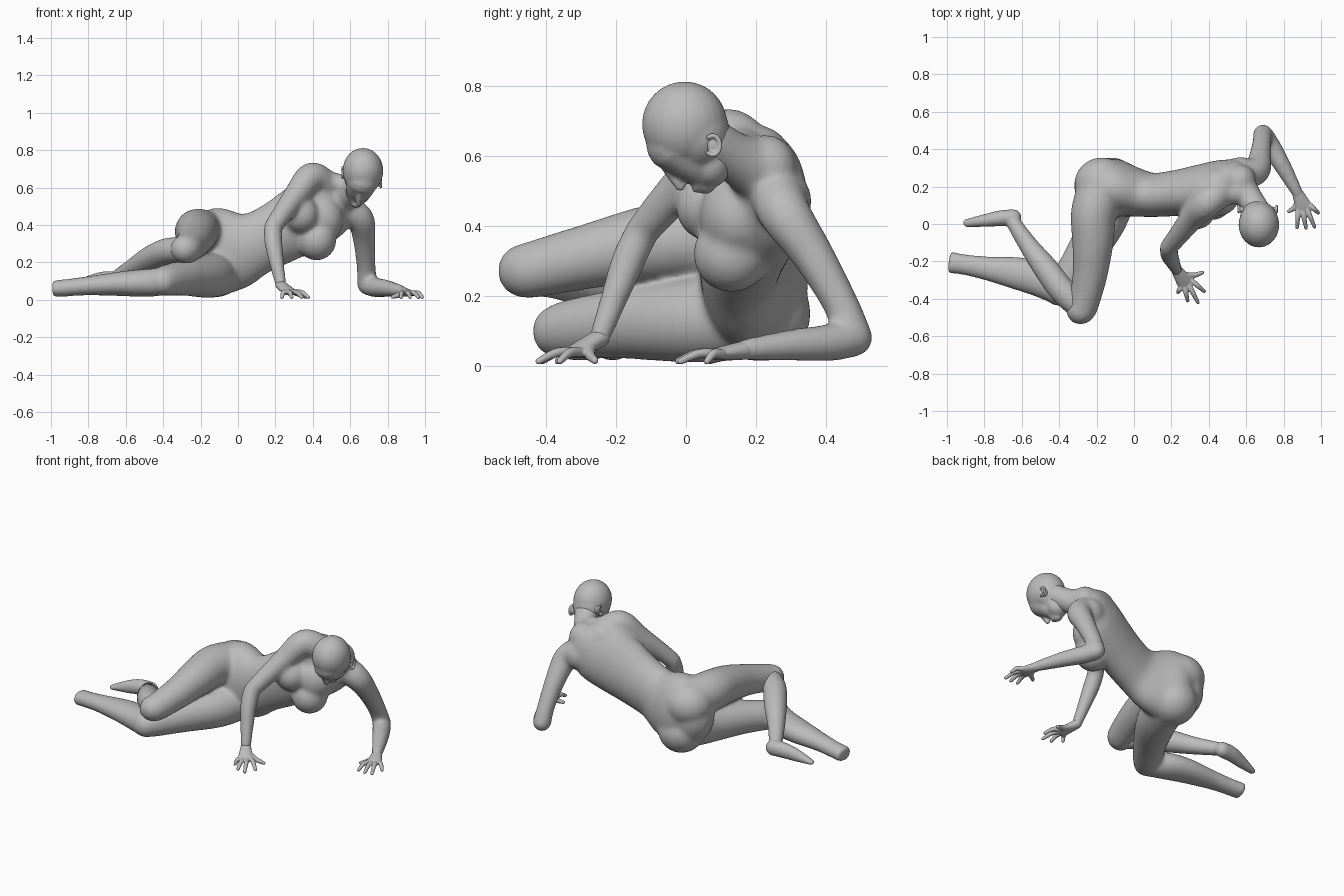
import bpy, bmesh, math
from mathutils import Vector

skin = bpy.data.materials.new("plain grey")
skin.diffuse_color = (0.5, 0.5, 0.5, 1)


def tube(bm, rows, lats=((0, 0, 1),), round_end=True, n=20):
    """Loft ellipses through rows of (x, y, z, half width, half depth)."""
    P = [Vector(r[:3]) for r in rows]
    W = [r[3] for r in rows]
    D = [r[4] if len(r) > 4 else r[3] for r in rows]
    L = [Vector(lats[min(i, len(lats) - 1)]) for i in range(len(rows))]
    dense = []
    last, steps = len(rows) - 1, 5
    # smooth spline through the rows
    for k in range(last * steps + 1):
        i = min(k // steps, last - 1)
        t = k / steps - i
        a, b, c, d = max(i - 1, 0), i, i + 1, min(i + 2, last)

        def cr(v):
            return 0.5 * (2 * v[b] + (v[c] - v[a]) * t
                          + (2 * v[a] - 5 * v[b] + 4 * v[c] - v[d]) * t * t
                          + (3 * v[b] - v[a] - 3 * v[c] + v[d]) * t ** 3)
        dense.append((cr(P), cr(W), cr(D), L[b].lerp(L[c], t)))
    frames = []
    for k, (p, w, d, l) in enumerate(dense):
        tan = (dense[min(k + 1, len(dense) - 1)][0] - dense[max(k - 1, 0)][0]).normalized()
        u = (l - tan * l.dot(tan)).normalized()
        frames.append((p, w, d, u, tan.cross(u), tan))

    # rounded caps
    def cap(f, sign):
        p, w, d, u, v, tan = f
        r = min(w, d)
        return [(p + tan * sign * r * math.sin(a), w * math.cos(a), d * math.cos(a), u, v, tan)
                for a in (0.4, 0.8, 1.2, 1.45)]
    rings = cap(frames[0], -1)[::-1] + frames + (cap(frames[-1], 1) if round_end else [])
    loops = []
    for p, w, d, u, v, _ in rings:
        loops.append([bm.verts.new(p + u * w * math.cos(2 * math.pi * j / n)
                                   + v * d * math.sin(2 * math.pi * j / n)) for j in range(n)])
    for A, B in zip(loops, loops[1:]):
        for j in range(n):
            bm.faces.new((A[j], A[(j + 1) % n], B[(j + 1) % n], B[j]))
    bm.faces.new(loops[0][::-1])
    bm.faces.new(loops[-1])


def ball(bm, c, r):
    made = bmesh.ops.create_uvsphere(bm, u_segments=24, v_segments=16, radius=1)["verts"]
    for v in made:
        v.co = Vector(c) + Vector(v.co[i] * r[i] for i in range(3))


def finish(name, bm, voxel, smooth):
    """Fuse the overlapping volumes into one soft skin."""
    bmesh.ops.recalc_face_normals(bm, faces=bm.faces)
    me = bpy.data.meshes.new(name)
    bm.to_mesh(me)
    bm.free()
    ob = bpy.data.objects.new(name, me)
    bpy.context.collection.objects.link(ob)
    me.materials.append(skin)
    m = ob.modifiers.new("fuse", "REMESH")
    m.mode = "VOXEL"
    m.voxel_size = voxel
    m.use_smooth_shade = True
    s = ob.modifiers.new("soften", "SMOOTH")
    s.factor, s.iterations = 0.5, smooth


body = bmesh.new()
# torso, from seat to collar
tube(body, [(-.195, .205, .245, .165, .125), (-.12, .195, .257, .232, .157), (0, .17, .272, .212, .132),
            (.10, .155, .303, .17, .118), (.22, .165, .36, .172, .122), (.34, .185, .43, .188, .127),
            (.45, .215, .50, .195, .12), (.52, .235, .55, .165, .1), (.57, .235, .575, .09, .08)],
     [(-.28, .04, .96), (-.28, .04, .96), (-.25, 0, .96), (-.25, -.03, .95), (-.45, -.15, .85),
      (-.6, -.3, .7), (-.68, -.37, .6)], n=32)
# buttocks, breasts, breastbone and shoulder blades
ball(body, (-.17, .215, .335), (.15, .142, .135))
ball(body, (-.12, .215, .15), (.14, .142, .137))
ball(body, (.42, .13, .32), (.107, .11, .11))
ball(body, (.335, .07, .455), (.1, .1, .1))
ball(body, (.44, .15, .43), (.125, .11, .13))
ball(body, (.45, .215, .585), (.1, .085, .1))
ball(body, (.57, .285, .47), (.085, .075, .085))
# neck, broad at the collar, with its slope to the right shoulder
tube(body, [(.665, .065, .645, .07), (.615, .14, .595, .073), (.55, .22, .555, .1)])
tube(body, [(.60, .15, .60, .055), (.52, .16, .625, .055), (.44, .15, .64, .06)])
# upper arms and forearms
tube(body, [(.46, .17, .62, .08), (.39, .11, .655, .08), (.31, .03, .56, .066),
            (.23, -.07, .45, .055), (.185, -.125, .385, .049)])
tube(body, [(.185, -.125, .385, .049), (.19, -.165, .30, .049), (.21, -.21, .18, .039),
            (.228, -.245, .085, .032)])
tube(body, [(.58, .26, .49, .08), (.655, .285, .43, .074), (.675, .36, .32, .061),
            (.685, .44, .18, .052), (.69, .48, .08, .054)])
tube(body, [(.69, .48, .08, .054), (.735, .41, .067, .054), (.80, .30, .06, .046),
            (.875, .165, .047, .032)])
# raised right thigh
tube(body, [(-.17, .20, .345, .128), (-.215, .06, .365, .123), (-.22, -.10, .35, .111),
            (-.235, -.27, .315, .094), (-.27, -.43, .277, .082), (-.285, -.46, .272, .079)])
# lower left leg, cut off at the ankle
tube(body, [(-.10, .19, .145, .125), (-.16, .02, .13, .121), (-.27, -.17, .122, .102),
            (-.37, -.32, .107, .086), (-.40, -.362, .1, .078)])
tube(body, [(-.40, -.358, .097, .075, .078), (-.50, -.30, .09, .075, .093),
            (-.62, -.265, .086, .067, .089), (-.80, -.235, .075, .052, .064),
            (-.92, -.215, .064, .047, .056), (-.99, -.205, .06, .046, .062)], round_end=False)
finish("body", body, 0.009, 28)

shin = bmesh.new()
# folded right shin and foot
tube(shin, [(-.29, -.445, .268, .066), (-.38, -.36, .26, .07), (-.47, -.24, .22, .067),
            (-.56, -.12, .17, .052), (-.64, .0, .125, .04)])
tube(shin, [(-.645, .035, .105, .048, .044), (-.72, .03, .105, .047, .042),
            (-.80, .018, .09, .038, .034), (-.90, .005, .066, .015, .022)])
finish("right_lower_leg", shin, 0.008, 8)

head = bmesh.new()
# skull, back of head, face and jaw
ball(head, (.668, -.004, .69), (.109, .122, .122))
ball(head, (.665, .03, .665), (.1, .095, .105))
tube(head, [(.665, -.03, .635, .085, .085), (.645, .03, .57, .066, .058),
            (.632, .055, .52, .034, .03)], [(1, 0, 0)])
ball(head, (.644, .07, .58), (.068, .06, .07))
# nose and lips
tube(head, [(.65, -.055, .56, .013), (.643, -.016, .512, .015)])
tube(head, [(.615, .036, .512, .01), (.638, .028, .506, .013), (.658, .036, .513, .01)])
finish("head", head, 0.007, 8)

ears = bmesh.new()
# ear rims and lobes
for x, z, s in ((.757, .63, 1), (.565, .68, -1)):
    rim = []
    for k in range(9):
        a = math.radians(-130 + 32 * k)
        rim.append((x + s * .006, .076 + .021 * math.cos(a), z + .028 * math.sin(a), .007))
    tube(ears, rim, [(1, 0, 0)], n=8)
    ball(ears, (x - s * .012, .076, z), (.017, .017, .025))
finish("ears", ears, 0.004, 2)


def hand(name, wrist, palm, tips, thumb):
    bm = bmesh.new()
    w, p = Vector(wrist), Vector(palm)
    side = (p - w).cross(Vector((0, 0, 1))).normalized()
    tube(bm, [(*w, .03, .027), (*w.lerp(p, .6), .04, .022), (*p, .045, .017)], [side])
    # four fingers spreading from the knuckles
    for k, (x, y) in enumerate(tips):
        root = p + side * (.035 - .0235 * k)
        tip = Vector((x, y, .014))
        mid = root.lerp(tip, .5) + Vector((0, 0, .012))
        tube(bm, [(*root, .015), (*mid, .0135), (*tip, .01)], n=10)
    # thumb
    t = Vector((*thumb, .016))
    tube(bm, [(*w.lerp(p, .3), .02), (*w.lerp(p, .6).lerp(t, .5), .016), (*t, .011)], n=10)
    finish(name, bm, 0.004, 3)


hand("right_hand", (.228, -.245, .08), (.278, -.322, .04),
     [(.235, -.365), (.287, -.41), (.342, -.42), (.376, -.36)], (.365, -.26))
hand("left_hand", (.875, .165, .045), (.91, .085, .034),
     [(.872, -.018), (.92, -.022), (.965, -.015), (.985, .06)], (.828, .068))
